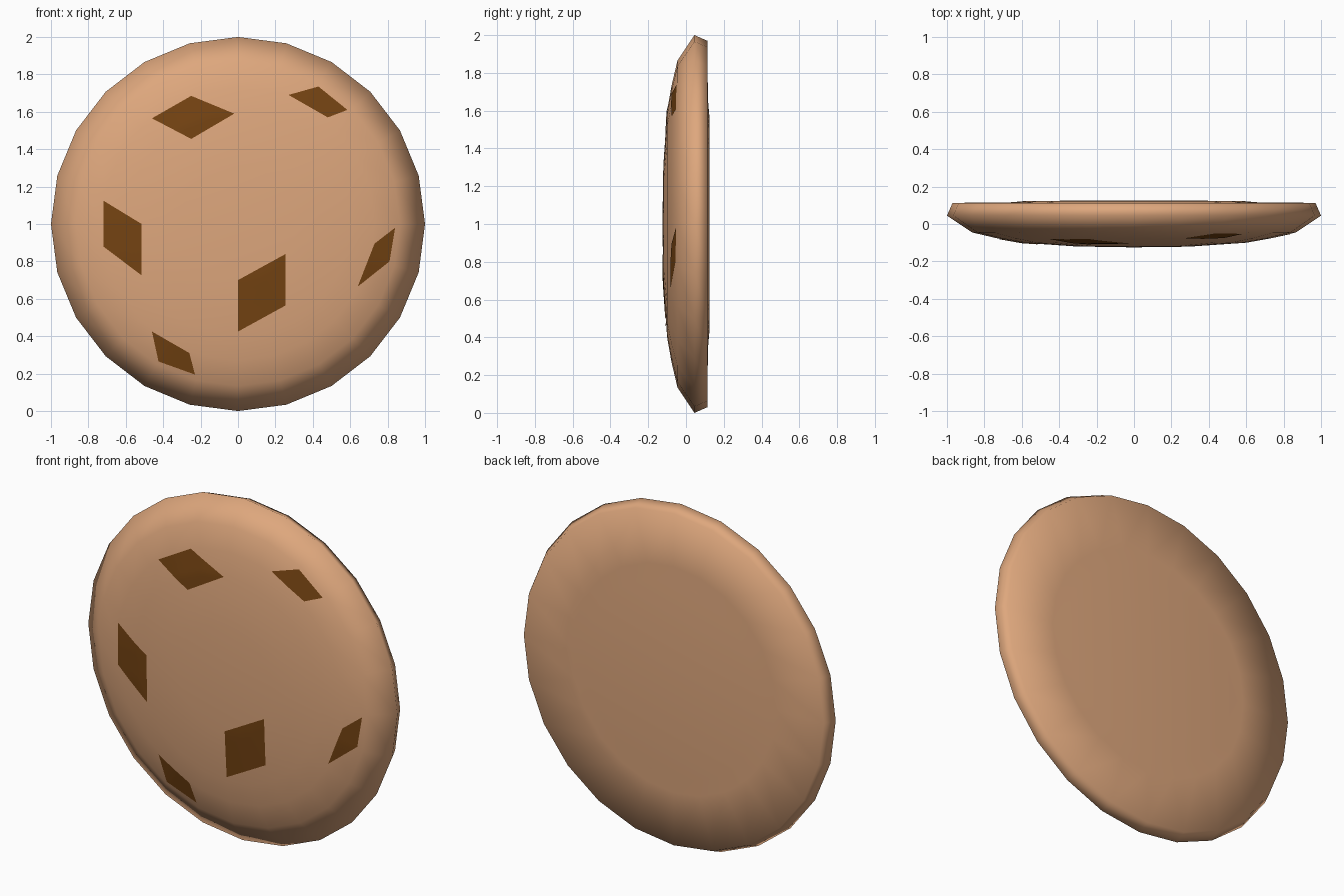
import bpy, bmesh, math
from mathutils import Vector
from mathutils.bvhtree import BVHTree

if "Cube" in bpy.data.objects:
    bpy.data.objects.remove(bpy.data.objects["Cube"])


def material(name, color):
    m = bpy.data.materials.new(name)
    m.diffuse_color = (*color, 1)
    m.use_nodes = True
    m.node_tree.nodes["Principled BSDF"].inputs["Base Color"].default_value = m.diffuse_color
    return m


def add_object(name, bm, mat):
    mesh = bpy.data.meshes.new(name)
    bm.to_mesh(mesh)
    for p in mesh.polygons:
        p.use_smooth = True
    mesh.materials.append(mat)
    obj = bpy.data.objects.new(name, mesh)
    bpy.context.collection.objects.link(obj)
    return obj


dough = material("baked dough", (0.73, 0.387, 0.205))
chocolate = material("dark chocolate", (0.175, 0.056, 0.006))

# Cookie: profile (radius, y) turned around the y axis through z = 1
SIDES = 24
profile = [(0.31, -0.12), (0.6, -0.1), (0.73, -0.077), (0.866, -0.045),
           (1.0, 0.045), (0.97, 0.113), (0.66, 0.116), (0.57, 0.124)]
bm = bmesh.new()
rings = []
for r, y in profile:
    rings.append([bm.verts.new((r * math.sin(i * math.tau / SIDES), y,
                                1 + r * math.cos(i * math.tau / SIDES)))
                  for i in range(SIDES)])
front = bm.verts.new((0, -0.125, 1))
back = bm.verts.new((0, 0.125, 1))
for i in range(SIDES):
    j = (i + 1) % SIDES
    bm.faces.new((front, rings[0][i], rings[0][j]))
    bm.faces.new((back, rings[-1][j], rings[-1][i]))
    for a, b in zip(rings, rings[1:]):
        bm.faces.new((a[i], b[i], b[j], a[j]))
bmesh.ops.recalc_face_normals(bm, faces=bm.faces)
surface = BVHTree.FromBMesh(bm)
add_object("cookie", bm, dough)
bm.free()

# Chocolate chips: four-cornered patches (x, z) draped on the front
chips = [
    [(-0.46, 1.565), (-0.25, 1.685), (-0.02, 1.59), (-0.25, 1.455)],
    [(0.27, 1.69), (0.43, 1.735), (0.585, 1.61), (0.48, 1.57)],
    [(-0.72, 1.125), (-0.515, 1.0), (-0.515, 0.725), (-0.72, 0.88)],
    [(0.0, 0.70), (0.255, 0.84), (0.255, 0.565), (0.0, 0.425)],
    [(0.64, 0.665), (0.73, 0.895), (0.84, 0.98), (0.81, 0.80)],
    [(-0.46, 0.425), (-0.26, 0.31), (-0.23, 0.195), (-0.425, 0.265)],
]
N = 10
for k, corners in enumerate(chips):
    a, b, c, d = (Vector(p) for p in corners)
    bm = bmesh.new()
    grid = []
    for i in range(N + 1):
        row = []
        for j in range(N + 1):
            p = a.lerp(b, i / N).lerp(d.lerp(c, i / N), j / N)
            hit = surface.ray_cast(Vector((p.x, -1, p.y)), Vector((0, 1, 0)))[0]
            row.append(bm.verts.new((p.x, hit.y - 0.003, p.y)))
        grid.append(row)
    for i in range(N):
        for j in range(N):
            bm.faces.new((grid[i][j], grid[i + 1][j],
                          grid[i + 1][j + 1], grid[i][j + 1]))
    # Face the chip outwards, towards -y
    bm.normal_update()
    flip = [f for f in bm.faces if f.normal.y > 0]
    bmesh.ops.reverse_faces(bm, faces=flip)
    add_object(f"chocolate_chip_{k + 1}", bm, chocolate)
    bm.free()
